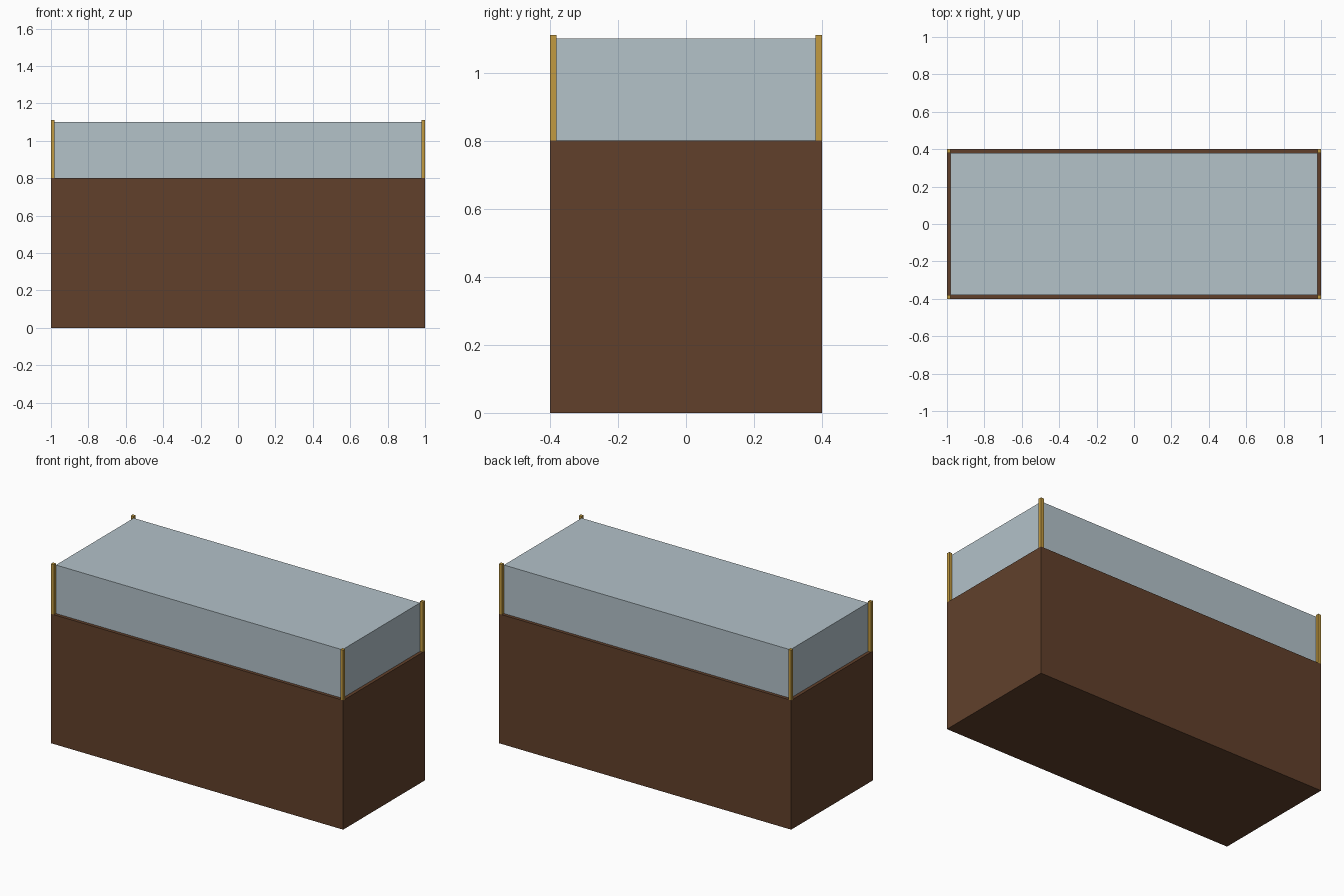
import bpy

if "Cube" in bpy.data.objects:
    bpy.data.objects.remove(bpy.data.objects["Cube"])


def material(name, rgb):
    m = bpy.data.materials.new(name)
    m.diffuse_color = (*rgb, 1.0)
    m.use_nodes = True
    m.node_tree.nodes["Principled BSDF"].inputs["Base Color"].default_value = m.diffuse_color
    return m


def box(name, lo, hi, mat):
    """Axis-aligned box between two corners."""
    centre = [(a + b) / 2 for a, b in zip(lo, hi)]
    bpy.ops.mesh.primitive_cube_add(size=1, location=centre)
    ob = bpy.context.object
    ob.name = name
    ob.scale = [b - a for a, b in zip(lo, hi)]
    bpy.ops.object.transform_apply(location=False, rotation=False, scale=True)
    ob.data.materials.append(mat)
    return ob


wood = material("dark_wood", (0.119, 0.051, 0.024))
glass = material("pale_glass", (0.451, 0.539, 0.584))
brass = material("brass", (0.545, 0.328, 0.053))

HALF_X, HALF_Y = 1.0, 0.4
BASE_TOP, GLASS_TOP, POST_TOP = 0.8, 1.1, 1.11
POST = 0.02

# Solid wooden base
box("wooden_base", (-HALF_X, -HALF_Y, 0), (HALF_X, HALF_Y, BASE_TOP), wood)

# Glass case, set in by the post width
gx, gy = HALF_X - POST, HALF_Y - POST
box("glass_case", (-gx, -gy, BASE_TOP), (gx, gy, GLASS_TOP), glass)

# Brass corner posts
for sx, side in ((-1, "left"), (1, "right")):
    for sy, end in ((-1, "front"), (1, "back")):
        cx, cy = sx * (HALF_X - POST / 2), sy * (HALF_Y - POST / 2)
        h = POST / 2
        box(f"corner_post_{end}_{side}", (cx - h, cy - h, BASE_TOP),
            (cx + h, cy + h, POST_TOP), brass)
